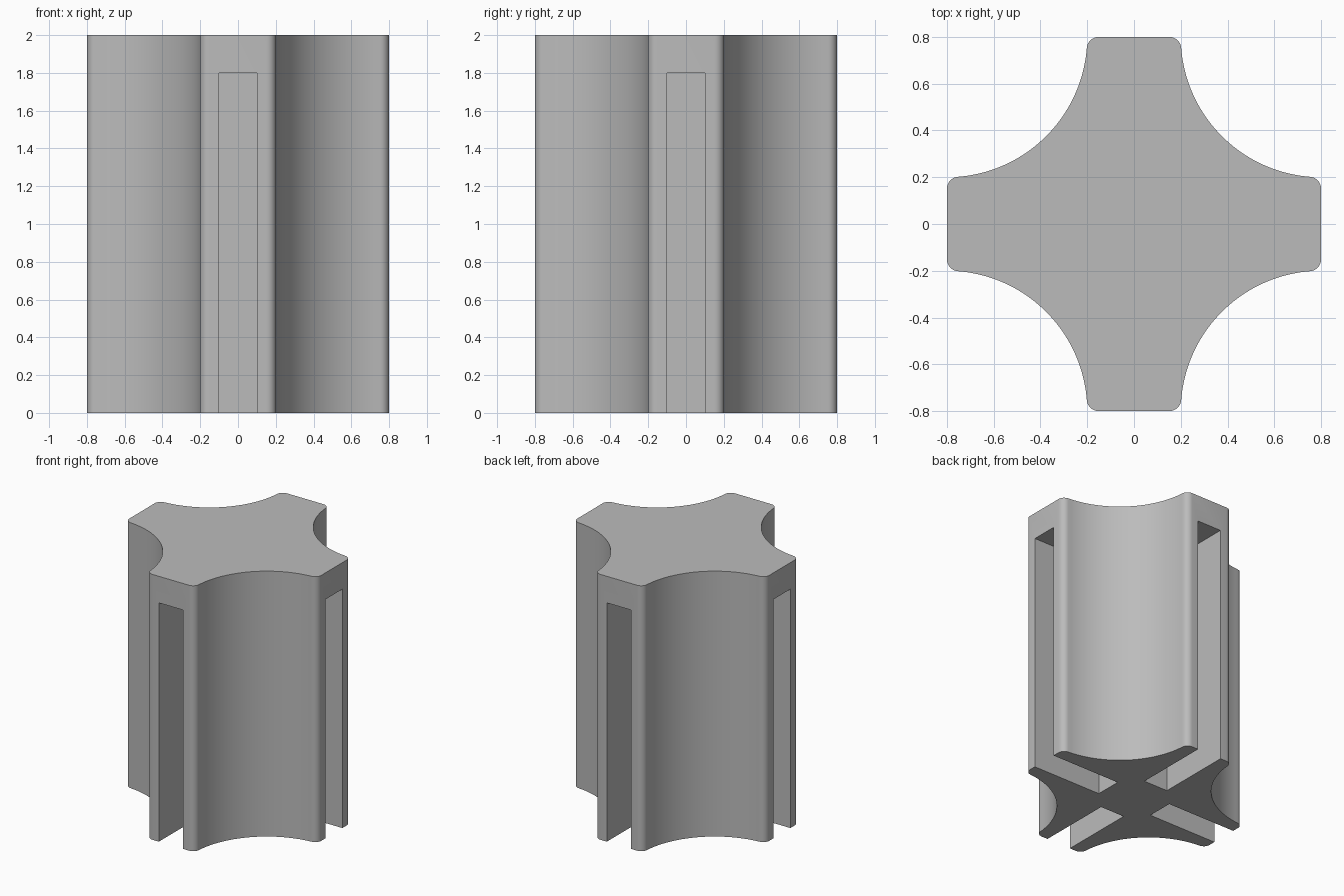
import bpy
import bmesh
from math import sqrt, cos, sin, atan2, pi, radians
from mathutils import Matrix, Vector

cube = bpy.data.objects.get("Cube")
if cube:
    bpy.data.objects.remove(cube, do_unlink=True)

REACH, HEIGHT = 0.8, 2.0              # arm length from centre, overall height
SCOOP, FILLET = 0.6, 0.05             # concave flank radius, arm corner radius
SLOT_W, SLOT_TOP, SLOT_IN = 0.2, 1.8, 0.23

grey = bpy.data.materials.new("grey plastic")
grey.use_nodes = True
colour = (0.5, 0.5, 0.5, 1)
grey.diffuse_color = colour
grey.node_tree.nodes["Principled BSDF"].inputs["Base Color"].default_value = colour


def arc(centre, radius, start, end, steps):
    angles = [start + (end - start) * i / steps for i in range(steps + 1)]
    return [Vector((centre[0] + radius * cos(a), centre[1] + radius * sin(a), 0))
            for a in angles]


def quarter_profile():
    """Corner of the +x arm, scooped flank, then corner of the +y arm."""
    cx = REACH - FILLET
    cy = REACH - sqrt((SCOOP + FILLET) ** 2 - FILLET ** 2)
    meet = atan2(REACH - cy, FILLET)   # where fillet and scoop are tangent
    first = arc((cx, cy), FILLET, 0, meet, 8)
    flank = arc((REACH, REACH), SCOOP, meet - pi, -pi / 2 - meet, 40)
    last = arc((cy, cx), FILLET, pi / 2 - meet, pi / 2, 8)
    return first + flank[1:-1] + last


def finish(name, bm):
    bmesh.ops.recalc_face_normals(bm, faces=bm.faces)
    mesh = bpy.data.meshes.new(name)
    bm.to_mesh(mesh)
    bm.free()
    obj = bpy.data.objects.new(name, mesh)
    bpy.context.collection.objects.link(obj)
    return obj


# Four-armed body, extruded upward
bm = bmesh.new()
outline = [Matrix.Rotation(k * pi / 2, 3, 'Z') @ p
           for k in range(4) for p in quarter_profile()]
base = bm.faces.new([bm.verts.new(p) for p in outline])
top = bmesh.ops.extrude_face_region(bm, geom=[base], use_keep_orig=True)
bmesh.ops.translate(bm, vec=(0, 0, HEIGHT),
                    verts=[v for v in top["geom"] if isinstance(v, bmesh.types.BMVert)])
body = finish("slotted_cross_body", bm)
body.data.materials.append(grey)

# One slot in each arm tip, open at the bottom
bm = bmesh.new()
length, tall = 1.0, SLOT_TOP + 0.2
for k in range(4):
    place = (Matrix.Rotation(k * pi / 2, 4, 'Z')
             @ Matrix.Translation((SLOT_IN + length / 2, 0, SLOT_TOP - tall / 2))
             @ Matrix.Diagonal((length, SLOT_W, tall, 1)))
    bmesh.ops.create_cube(bm, size=1, matrix=place)
cutter = finish("slot_cutter", bm)
cutter.data.materials.append(grey)
cutter.hide_render = True

cut = body.modifiers.new("slots", 'BOOLEAN')
cut.operation, cut.solver, cut.object = 'DIFFERENCE', 'EXACT', cutter
bpy.ops.object.select_all(action='DESELECT')
body.select_set(True)
bpy.context.view_layer.objects.active = body
bpy.ops.object.modifier_apply(modifier=cut.name)
bpy.data.objects.remove(cutter, do_unlink=True)

# Smooth flanks with crisp edges
bpy.ops.object.shade_smooth_by_angle(angle=radians(30))
